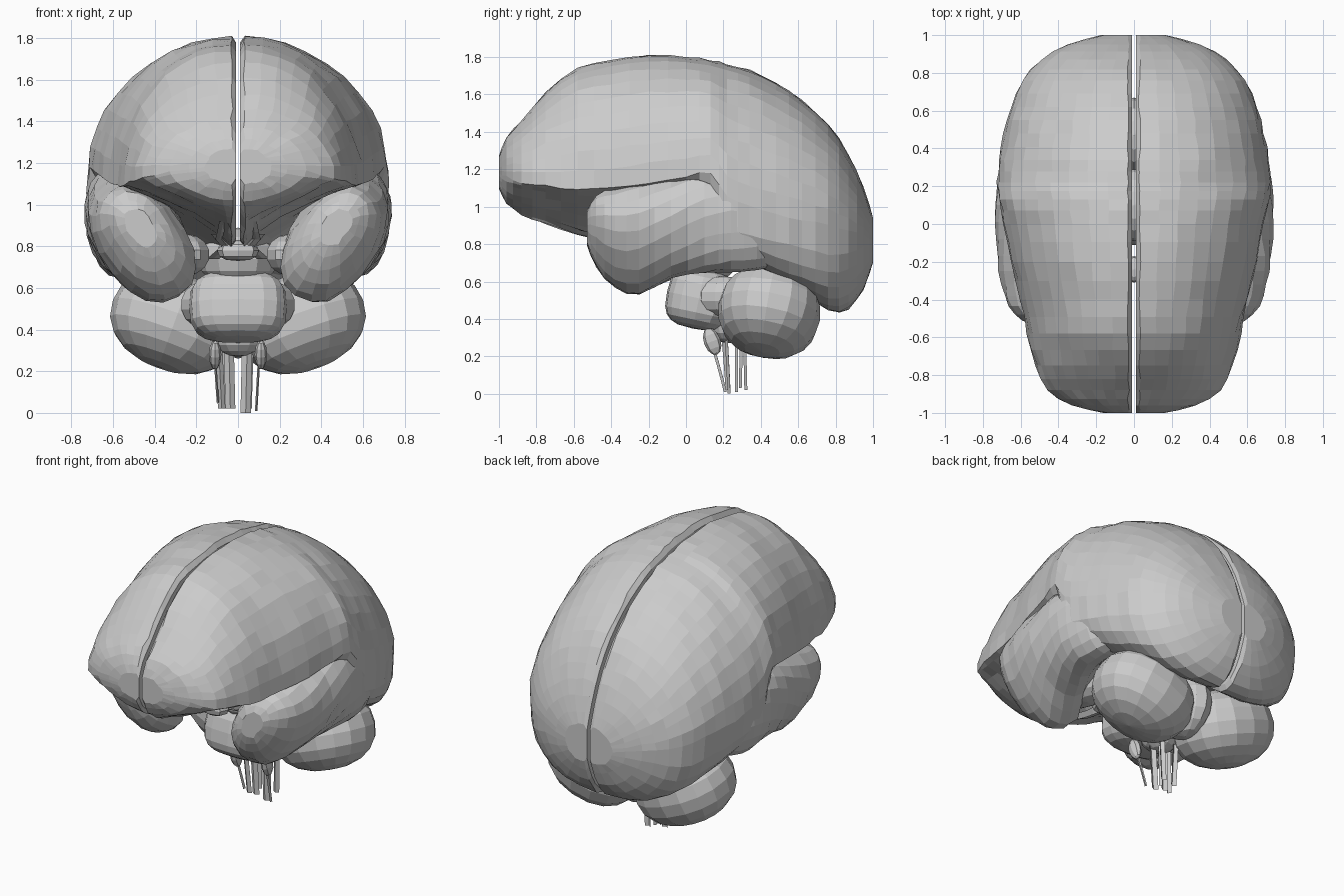
import bpy, bmesh, math, random
from mathutils import Vector

if "Cube" in bpy.data.objects:
    bpy.data.objects.remove(bpy.data.objects["Cube"])
random.seed(4)


def densify(rows):
    """Insert a smooth in-between station between each pair."""
    out = []
    for i in range(len(rows) - 1):
        a, b = rows[i], rows[i + 1]
        p, n = rows[max(i - 1, 0)], rows[min(i + 2, len(rows) - 1)]
        out.append(a)
        out.append(tuple((9 * (u + v) - s - t) / 16 for s, u, v, t in zip(p, a, b, n)))
    return out + [rows[-1]]


def loft(name, rings, closed=True):
    bm = bmesh.new()
    vs = [[bm.verts.new(p) for p in r] for r in rings]
    n = len(vs[0])
    for a, b in zip(vs, vs[1:]):
        for i in range(n if closed else n - 1):
            j = (i + 1) % n
            bm.faces.new((a[i], a[j], b[j], b[i]))
    if closed:
        bm.faces.new(vs[0])
        bm.faces.new(vs[-1])
    bmesh.ops.recalc_face_normals(bm, faces=bm.faces[:])
    me = bpy.data.meshes.new(name)
    bm.to_mesh(me)
    bm.free()
    ob = bpy.data.objects.new(name, me)
    bpy.context.collection.objects.link(ob)
    return ob


def blob(name, loc, size, rot=(0, 0, 0), power=1.0, seg=16, rings=10):
    """Faceted ellipsoid; power below 1 makes it boxier."""
    bpy.ops.mesh.primitive_uv_sphere_add(segments=seg, ring_count=rings, location=loc, rotation=rot)
    ob = bpy.context.object
    ob.name = name
    for v in ob.data.vertices:
        v.co = Vector([math.copysign(abs(c) ** power, c) * s for c, s in zip(v.co, size)])
    return ob


def ribbon(name, path, half_width, bow=0.008):
    """Thin bowed strip following a path."""
    rings = [[(x - half_width, y + bow, z), (x, y - bow, z), (x + half_width, y + bow, z)]
             for x, y, z in path]
    return loft(name, rings, closed=False)


def jit(a=0.006):
    return random.uniform(-a, a)


# Cerebral hemisphere stations: y, width, top z, widest z, bottom z, lower curve power
HEMI = [(-1.0, .16, 1.27, 1.18, 1.10, 1.0), (-.96, .33, 1.37, 1.16, 1.02, 1.3),
        (-.88, .46, 1.46, 1.13, .96, 1.8), (-.75, .52, 1.61, 1.11, .91, 2.2),
        (-.58, .565, 1.74, 1.09, .85, 2.4), (-.4, .60, 1.78, 1.10, .81, 2.4),
        (-.2, .65, 1.81, 1.13, .79, 2.2), (0, .69, 1.80, 1.16, .75, 2.0),
        (.13, .715, 1.785, 1.18, .70, 1.5), (.22, .725, 1.76, 1.06, .65, .65),
        (.34, .715, 1.73, 1.0, .635, .6), (.48, .69, 1.66, .96, .57, .65),
        (.62, .65, 1.57, .93, .50, .7), (.76, .59, 1.44, .90, .43, .75),
        (.87, .49, 1.28, .87, .45, .85), (.95, .35, 1.10, .85, .56, 1.0),
        (1.0, .17, .94, .82, .70, 1.0)]


def hemi_ring(s, y, w, zt, zm, zb, p):
    pts = []
    arch = .13 * math.exp(-((y - .42) / .25) ** 2)   # hollow above the cerebellum
    for i in range(11):                      # outer dome
        t = math.pi / 2 * (1 - i / 10)
        pts.append((.03 + (w - .03) * math.cos(t), zm + (zt - zm) * math.sin(t)))
    for i in range(1, 8):                    # underside
        t = math.pi / 2 * i / 7
        c, d = max(math.cos(t), 0) ** p, math.sin(t) ** p
        pts.append((.03 + (w - .03) * c, zm - (zm - zb) * d + arch * max(0, 1 - c / .8)))
    zb += arch
    ring = [(s * (x + jit()), y, z + jit()) for x, z in pts]
    e = min(.03, (zt - zb) * .15)
    for i in range(6):                       # flat wall along the central fissure
        ring.append((s * .01, y, zb + e + (zt - zb - 2 * e) * i / 5))
    return ring


# Temporal lobe stations: y, centre x, centre z, long radius, short radius, tilt
TEMPORAL = [(-.53, .47, .89, .10, .06, 55), (-.48, .465, .87, .21, .13, 55),
            (-.38, .455, .83, .29, .18, 55), (-.25, .46, .83, .32, .21, 57),
            (-.08, .50, .89, .28, .215, 66), (.1, .54, .92, .275, .19, 80),
            (.24, .555, .92, .27, .17, 90), (.38, .54, .91, .25, .15, 92),
            (.52, .50, .90, .2, .12, 92)]


def temporal_ring(s, y, cx, cz, a, b, tilt):
    t, ring = math.radians(tilt), []
    for i in range(18):
        u = 2 * math.pi * i / 18
        p = a * math.copysign(abs(math.cos(u)) ** .9, math.cos(u))
        q = b * math.copysign(abs(math.sin(u)) ** .9, math.sin(u))
        x = cx + p * math.cos(t) - q * math.sin(t)
        z = cz + p * math.sin(t) + q * math.cos(t)
        ring.append((s * (x + jit()), y, z + jit()))
    return ring


for s, side in ((1, "right"), (-1, "left")):
    loft("cerebral_hemisphere_" + side, [hemi_ring(s, *r) for r in densify(HEMI)])
    loft("temporal_lobe_" + side, [temporal_ring(s, *r) for r in densify(TEMPORAL)])
    # Cerebellum half, tilted up towards the outside
    blob("cerebellum_" + side, (s * .305, .445, .435), (.315, .275, .23),
         (math.radians(-10), math.radians(-20 * s), 0), .9)
    # Smaller brainstem parts
    blob("peduncle_" + side, (s * .17, .2, .52), (.11, .15, .11), seg=10, rings=7)
    blob("olive_" + side, (s * .11, .14, .28), (.03, .045, .075), (.35, 0, 0), seg=8, rings=6)
    blob("inner_temporal_" + side, (s * .25, -.12, .76), (.12, .2, .1), seg=10, rings=7)
    ribbon("olfactory_tract_" + side,
           [(s * .07, -.7, .92), (s * .08, -.55, .87), (s * .09, -.3, .83)], .02)
    ribbon("optic_nerve_" + side,
           [(s * .1, -.36, .86), (s * .05, -.28, .80), (s * .12, -.14, .74)], .03)

# Central brainstem
blob("pons", (0, .07, .51), (.235, .175, .165), (math.radians(-12), 0, 0), .65)
blob("midbrain", (0, .1, .74), (.19, .19, .15), seg=12, rings=8)
blob("optic_chiasm", (0, -.24, .78), (.1, .07, .05), power=.8, seg=8, rings=6)
blob("cerebellar_vermis", (0, .47, .45), (.12, .2, .19), seg=12, rings=8)
blob("medulla", (0, .23, .36), (.12, .11, .09), seg=12, rings=8)

# Hanging strips of the cord and nerve roots: x, y top, y bottom, z bottom, half width
STRIPS = [(-.085, .19, .22, .02, .018), (-.04, .21, .23, .02, .024), (.04, .21, .23, 0, .025),
          (.095, .10, .21, .01, .006), (-.105, .10, .20, .05, .006),
          (-.06, .30, .29, .03, .02), (.05, .31, .32, .02, .02), (.03, .27, .27, .01, .012)]
for x, y0, y1, z1, w in STRIPS:
    path = []
    for i in range(6):
        t = i / 5
        path.append((x * (1.12 - .2 * t), y0 + (y1 - y0) * t ** .8, .36 + (z1 - .36) * t))
    ribbon("cord_strip", path, w)
